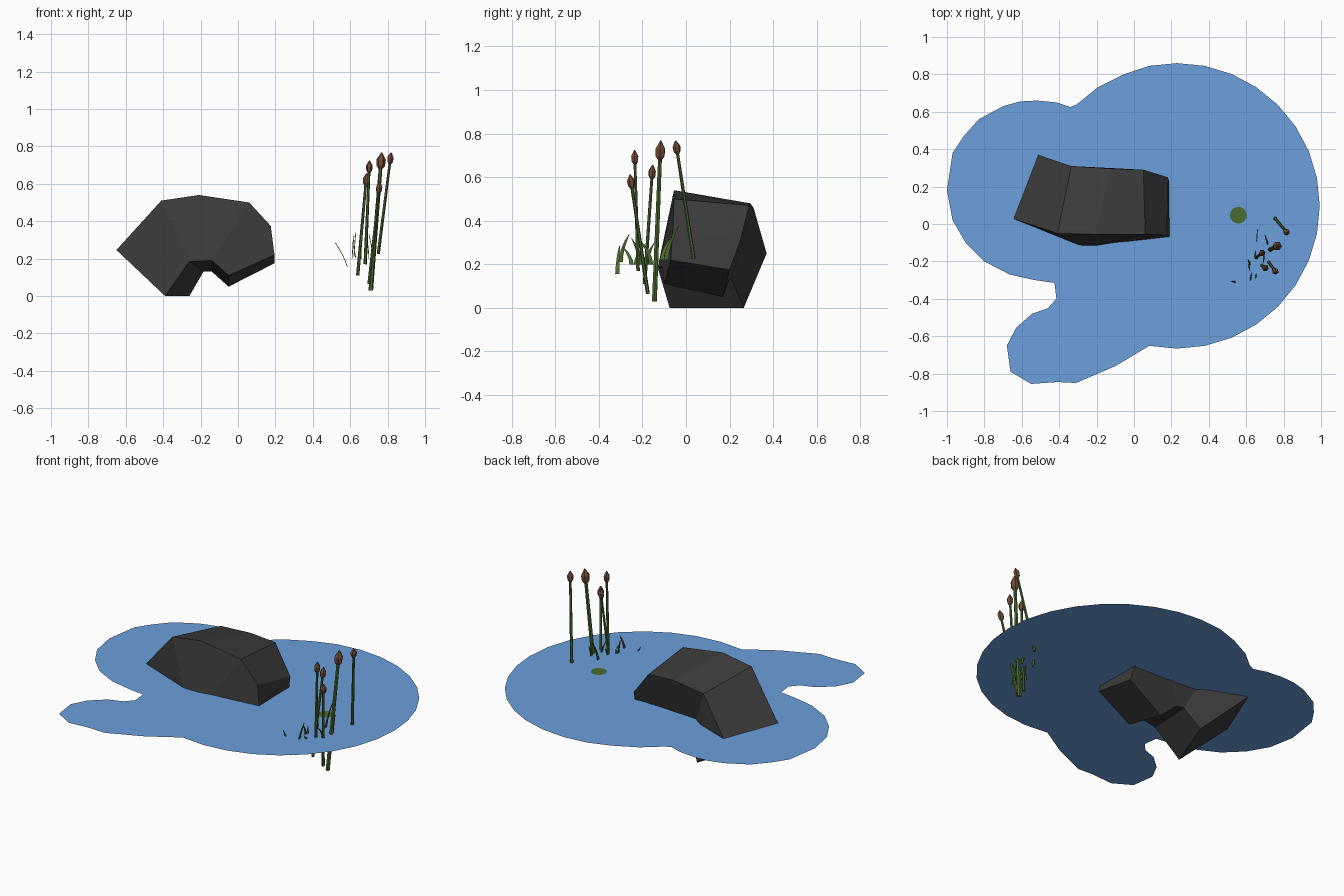
import bpy, bmesh
from math import sin, cos, radians, pi
from mathutils import Vector

if "Cube" in bpy.data.objects:
    bpy.data.objects.remove(bpy.data.objects["Cube"])


def material(name, rgb):
    m = bpy.data.materials.new(name)
    m.diffuse_color = (*rgb, 1)
    m.use_nodes = True
    m.node_tree.nodes["Principled BSDF"].inputs["Base Color"].default_value = m.diffuse_color
    return m


WATER = material("water_blue", (0.15, 0.35, 0.72))
STONE = material("dark_stone", (0.045, 0.045, 0.045))
GREEN = material("reed_green", (0.07, 0.15, 0.03))
BROWN = material("head_brown", (0.17, 0.075, 0.035))
LEVEL = 0.254


def make(name, verts, faces, mat, normals=True):
    me = bpy.data.meshes.new(name)
    me.from_pydata([tuple(v) for v in verts], [], faces)
    me.materials.append(mat)
    if normals:
        bm = bmesh.new()
        bm.from_mesh(me)
        bmesh.ops.recalc_face_normals(bm, faces=bm.faces)
        bm.to_mesh(me)
        bm.free()
    ob = bpy.data.objects.new(name, me)
    bpy.context.collection.objects.link(ob)
    return ob


def lathe(name, base, tip, profile, mat, sides=6):
    """Rings along base->tip; profile holds (fraction, radius)."""
    base, tip = Vector(base), Vector(tip)
    axis = tip - base
    rot = axis.to_track_quat('Z', 'Y')
    verts, faces = [], []
    for t, r in profile:
        for k in range(sides):
            a = 2 * pi * k / sides
            verts.append(base + axis * t + rot @ Vector((r * cos(a), r * sin(a), 0)))
    for i in range(len(profile) - 1):
        for k in range(sides):
            n = (k + 1) % sides
            a, b = i * sides, (i + 1) * sides
            faces.append((a + k, a + n, b + n, b + k))
    faces.append(tuple(range(sides))[::-1])
    faces.append(tuple(range(len(verts) - sides, len(verts))))
    return make(name, verts, faces, mat)


# Pond surface: large round lobe, bent lower tail, smaller left lobe
outline = [(0.23 + 0.763 * cos(radians(a)), 0.097 + 0.763 * sin(radians(a)))
           for a in [101.25 - 11.25 * i for i in range(19)]]
outline += [(-0.10, -0.76), (-0.31, -0.85), (-0.41, -0.845), (-0.55, -0.855),
            (-0.66, -0.79), (-0.68, -0.65), (-0.63, -0.555), (-0.545, -0.48),
            (-0.46, -0.45), (-0.415, -0.40), (-0.425, -0.315), (-0.53, -0.30),
            (-0.665, -0.27), (-0.80, -0.20), (-0.90, -0.10), (-0.97, 0.02),
            (-1.0, 0.18), (-0.97, 0.38), (-0.91, 0.47), (-0.83, 0.56),
            (-0.70, 0.63), (-0.61, 0.655), (-0.52, 0.66), (-0.415, 0.65),
            (-0.34, 0.625), (-0.305, 0.64), (-0.195, 0.73), (-0.055, 0.80)]
n = len(outline)
make("pond_surface", [(x, y, LEVEL) for x, y in outline],
     [tuple(reversed(range(n)))], WATER, False)

# Arched rock: front and back loops joined all round
front = [(-0.65, 0.03, 0.246), (-0.41, -0.05, 0.51), (-0.21, -0.055, 0.54),
         (0.06, -0.055, 0.50), (0.175, -0.06, 0.375), (0.195, -0.07, 0.22),
         (-0.05, -0.10, 0.11), (-0.14, -0.11, 0.19), (-0.26, -0.13, 0.185),
         (-0.39, -0.075, 0.0)]
back = [(-0.515, 0.37, 0.25), (-0.335, 0.31, 0.46), (-0.12, 0.295, 0.48),
        (0.05, 0.29, 0.47), (0.18, 0.25, 0.31), (0.195, 0.20, 0.175),
        (-0.05, 0.17, 0.05), (-0.14, 0.20, 0.13), (-0.185, 0.21, 0.13),
        (-0.26, 0.265, 0.0)]
faces = [(i, (i + 1) % 10, (i + 1) % 10 + 10, i + 10) for i in range(10)]
for cap in [(0, 1, 8, 9), (1, 2, 3, 7, 8), (3, 4, 5, 6, 7)]:
    faces += [cap, tuple(i + 10 for i in reversed(cap))]
make("rock", front + back, faces, STONE)

# Reeds: base, head centre, head length, head radius
reeds = [((0.75, 0.035, 0.225), (0.815, -0.043, 0.735), 0.065, 0.018),
         ((0.71, -0.145, 0.03), (0.765, -0.118, 0.72), 0.095, 0.025),
         ((0.64, -0.19, 0.11), (0.685, -0.155, 0.622), 0.068, 0.018),
         ((0.68, -0.22, 0.17), (0.702, -0.235, 0.69), 0.068, 0.018),
         ((0.70, -0.175, 0.065), (0.755, -0.252, 0.578), 0.068, 0.018)]
for i, (b, c, length, r) in enumerate(reeds):
    b, c = Vector(b), Vector(c)
    half = (c - b).normalized() * length / 2
    k = r / 0.018
    lathe(f"reed_stem_{i}", b, c - half * 0.7, [(0, 0.009 * k), (1, 0.007 * k)], GREEN)
    lathe(f"reed_head_{i}", c - half, c + half,
          [(0, 0.006), (0.25, r * 0.9), (0.6, r), (1, 0.003)], BROWN)

# Curved grass blades: root, tip
blades = [((0.585, -0.315, 0.155), (0.52, -0.305, 0.285)),
          ((0.62, -0.30, 0.21), (0.63, -0.26, 0.34)),
          ((0.61, -0.21, 0.20), (0.62, -0.25, 0.32)),
          ((0.645, -0.18, 0.20), (0.65, -0.145, 0.30)),
          ((0.655, -0.09, 0.22), (0.66, -0.03, 0.38)),
          ((0.70, -0.16, 0.20), (0.69, -0.21, 0.31)),
          ((0.63, -0.23, 0.20), (0.61, -0.19, 0.29)),
          ((0.72, -0.11, 0.22), (0.70, -0.06, 0.33)),
          ((0.66, -0.25, 0.20), (0.65, -0.29, 0.28))]
for i, (b, t) in enumerate(blades):
    b, t = Vector(b), Vector(t)
    verts = []
    for j in range(5):
        u = j / 4
        # Rises first, then leans over toward the tip
        p = Vector((b.x + (t.x - b.x) * u ** 1.3, b.y + (t.y - b.y) * u ** 1.8,
                    b.z + (t.z - b.z) * u))
        w = 0.009 * (1 - u) ** 0.5 + 0.001
        verts += [p + Vector((0.002, -w, 0)), p + Vector((0.002, w, 0)),
                  p + Vector((-0.002, w, 0)), p + Vector((-0.002, -w, 0))]
    faces = [(4 * j + k, 4 * j + (k + 1) % 4, 4 * j + 4 + (k + 1) % 4, 4 * j + 4 + k)
             for j in range(4) for k in range(4)]
    make(f"grass_blade_{i}", verts, faces + [(3, 2, 1, 0), (16, 17, 18, 19)], GREEN)

# Floating lily pad
make("lily_pad", [(0.558 + 0.045 * cos(2 * pi * k / 16), 0.047 + 0.045 * sin(2 * pi * k / 16),
                   LEVEL + 0.003) for k in range(16)], [tuple(range(16))], GREEN, False)

# Pond face should look upward
bm = bmesh.new()
pond = bpy.data.objects["pond_surface"].data
bm.from_mesh(pond)
bm.normal_update()
bmesh.ops.reverse_faces(bm, faces=[f for f in bm.faces if f.normal.z < 0])
bm.to_mesh(pond)
bm.free()
